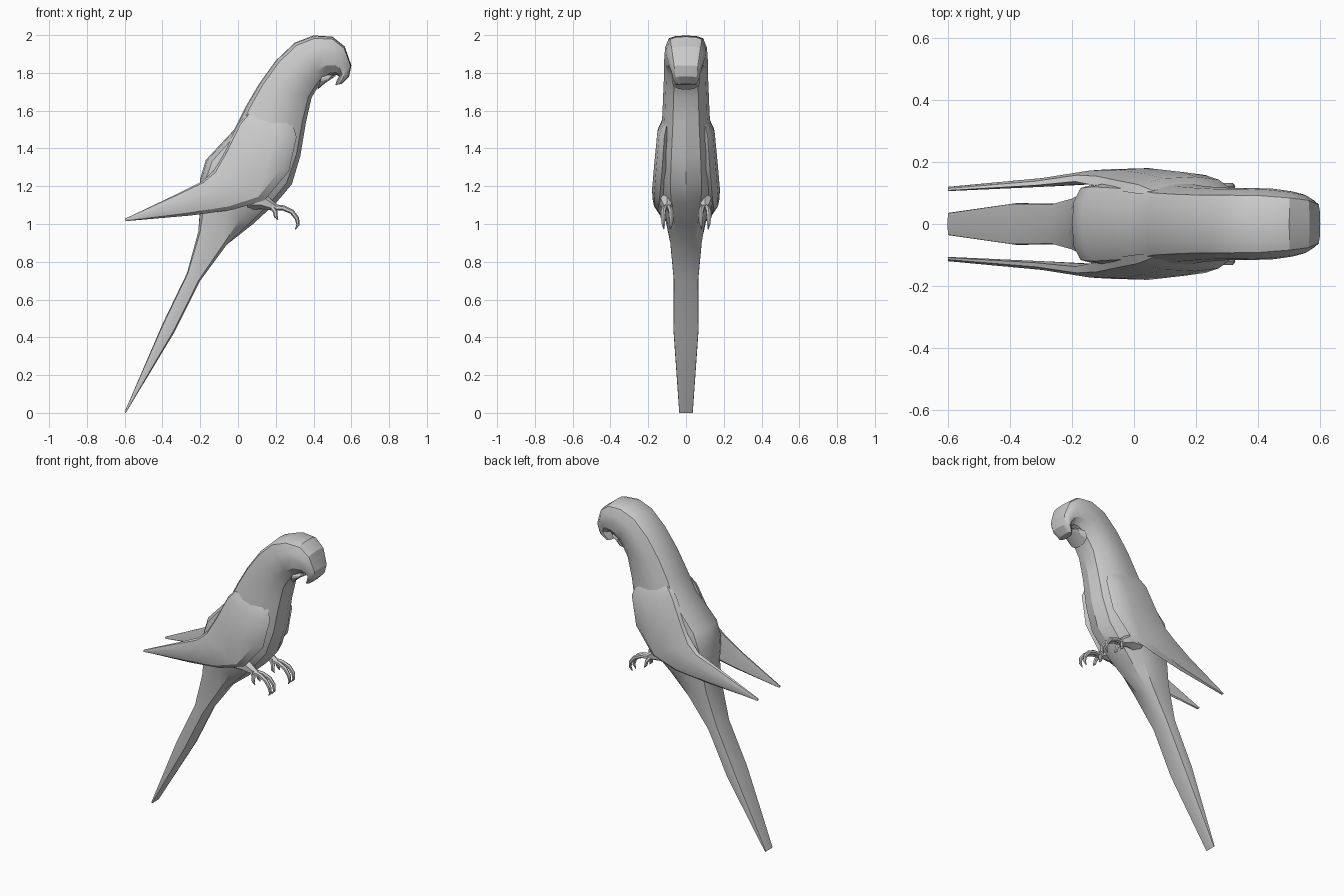
import bpy, bmesh, math
from mathutils import Vector


def finish(obj, angle):
    bpy.ops.object.select_all(action='DESELECT')
    obj.select_set(True)
    bpy.context.view_layer.objects.active = obj
    bpy.ops.object.shade_smooth_by_angle(angle=math.radians(angle))


def loft(name, rings, angle=30):
    """Skin closed rings of points, one after another, and cap the ends."""
    bm = bmesh.new()
    loops = [[bm.verts.new(p) for p in ring] for ring in rings]
    n = len(loops[0])
    for a, b in zip(loops, loops[1:]):
        for i in range(n):
            j = (i + 1) % n
            bm.faces.new((a[i], a[j], b[j], b[i]))
    bm.faces.new(loops[0])
    bm.faces.new(loops[-1])
    bmesh.ops.recalc_face_normals(bm, faces=bm.faces)
    mesh = bpy.data.meshes.new(name)
    bm.to_mesh(mesh)
    bm.free()
    obj = bpy.data.objects.new(name, mesh)
    bpy.context.collection.objects.link(obj)
    finish(obj, angle)
    return obj


def section(bx, bz, fx, fz, w, half):
    """Symmetric cross-section between a back point and a front point."""
    prof = half + [(-u, t) for u, t in reversed(half) if u > 0]
    return [Vector((bx + (fx - bx) * t, u * w, bz + (fz - bz) * t)) for u, t in prof]


# half profiles: (share of half width, 0 = back .. 1 = front)
BODY = [(0, 0), (0.5, 0.015), (0.8, 0.07), (0.97, 0.3), (1, 0.5), (0.9, 0.75), (0.55, 0.94), (0, 1)]
TAIL = [(0, 0), (0.5, 0.0), (0.96, 0.06), (1, 0.3), (1, 0.6), (0.97, 0.9), (0.5, 1), (0, 1)]

# tail, body, head and upper beak in one skin: back x,z  front x,z  half width
tail = [(-0.6, 0.006, -0.594, 0, 0.036), (-0.40, 0.47, -0.335, 0.43, 0.067),
        (-0.27, 0.74, -0.2, 0.7, 0.066), (-0.21, 0.96, -0.06, 0.89, 0.085)]
body = [(-0.2, 1.10, 0.08, 1.0, 0.115), (-0.2, 1.24, 0.2, 1.11, 0.145),
        (-0.17, 1.34, 0.285, 1.21, 0.15), (-0.02, 1.50, 0.33, 1.36, 0.14),
        (0.04, 1.62, 0.36, 1.54, 0.125), (0.11, 1.74, 0.39, 1.67, 0.12),
        (0.2, 1.865, 0.42, 1.72, 0.116), (0.3, 1.96, 0.45, 1.76, 0.116),
        (0.40, 1.998, 0.49, 1.785, 0.114), (0.5, 1.992, 0.52, 1.79, 0.105),
        (0.565, 1.94, 0.53, 1.785, 0.095), (0.6, 1.84, 0.535, 1.78, 0.078),
        (0.588, 1.78, 0.525, 1.765, 0.07), (0.55, 1.742, 0.515, 1.735, 0.055)]
loft("body", [section(*s, TAIL) for s in tail] + [section(*s, BODY) for s in body])

# lower beak
loft("lower_beak", [section(*s, BODY) for s in
                    [(0.45, 1.80, 0.42, 1.71, 0.075), (0.50, 1.79, 0.46, 1.745, 0.06),
                     (0.52, 1.785, 0.49, 1.765, 0.035)]])

# wings: upper x,z  lower x,z  inner y  outer y
wing = [(0.05, 1.585, 0.29, 1.53, 0.09, 0.12), (0.0, 1.53, 0.31, 1.46, 0.09, 0.152),
        (-0.07, 1.39, 0.27, 1.28, 0.10, 0.168), (-0.13, 1.28, 0.14, 1.125, 0.115, 0.18),
        (-0.19, 1.225, -0.03, 1.075, 0.13, 0.176), (-0.32, 1.16, -0.25, 1.045, 0.12, 0.15),
        (-0.6, 1.027, -0.595, 1.015, 0.106, 0.12)]
WING = [(0, 0.15), (0.04, 0.6), (0.3, 0.92), (0.65, 1), (0.88, 0.85), (1, 0.4), (0.9, 0.05), (0.4, 0)]
for side, tag in ((1, "left"), (-1, "right")):
    loft("wing_" + tag, [[Vector((ux + (lx - ux) * t, side * (yi + (yo - yi) * k), uz + (lz - uz) * t))
                          for t, k in WING] for ux, uz, lx, lz, yi, yo in wing])


# legs and toes: tapered tubes through x,y,z,radius points
def tube(name, points, side, sides=6):
    pts = [Vector((p[0], p[1] * side, p[2])) for p in points]
    rings = []
    for i, p in enumerate(pts):
        d = (pts[min(i + 1, len(pts) - 1)] - pts[max(i - 1, 0)]).normalized()
        a = d.cross(Vector((0, 1, 0))).normalized()
        b = d.cross(a)
        r = points[i][3]
        rings.append([p + r * (math.cos(k * math.tau / sides) * a + math.sin(k * math.tau / sides) * b)
                      for k in range(sides)])
    loft(name, rings, 50)


for side, tag in ((1, "left"), (-1, "right")):
    tube("leg_" + tag, [(0.06, 0.09, 1.13, 0.06), (0.13, 0.1, 1.12, 0.042),
                        (0.18, 0.1, 1.095, 0.024), (0.21, 0.1, 1.085, 0.016)], side)
    for i, s in enumerate((-1, 1)):
        y = 0.1
        tube(f"front_toe_{tag}_{i}", [(0.18, y + s * 0.006, 1.09, 0.016), (0.24, y + s * 0.014, 1.085, 0.014),
                                      (0.285, y + s * 0.02, 1.065, 0.013), (0.312, y + s * 0.022, 1.03, 0.012),
                                      (0.318, y + s * 0.02, 0.995, 0.009), (0.303, y + s * 0.017, 0.972, 0.002)], side)
        tube(f"back_toe_{tag}_{i}", [(0.18, y + s * 0.008, 1.09, 0.014), (0.197, y + s * 0.022, 1.065, 0.012),
                                     (0.2, y + s * 0.028, 1.04, 0.01), (0.212, y + s * 0.027, 1.022, 0.002)], side)
